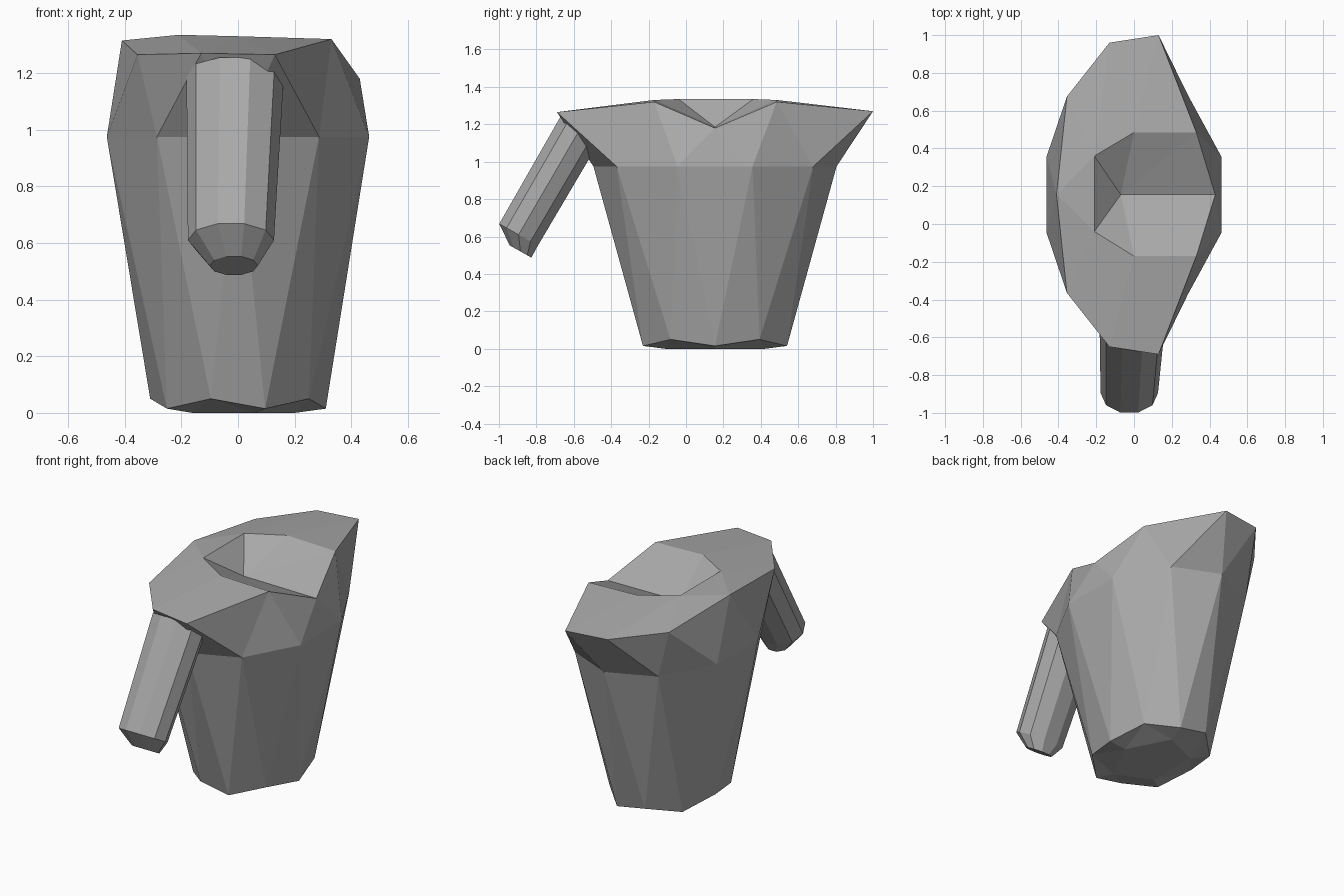
import bpy, bmesh, math
from mathutils import Vector

if "Cube" in bpy.data.objects:
    bpy.data.objects.remove(bpy.data.objects["Cube"])

grey = bpy.data.materials.new("stone_grey")
grey.diffuse_color = (0.4, 0.4, 0.4, 1)
grey.use_nodes = True
grey.node_tree.nodes["Principled BSDF"].inputs["Base Color"].default_value = grey.diffuse_color
CY = 0.155  # y of the pitcher's own axis


def finish(bm, name):
    bmesh.ops.recalc_face_normals(bm, faces=bm.faces)
    me = bpy.data.meshes.new(name)
    bm.to_mesh(me)
    bm.free()
    me.materials.append(grey)
    ob = bpy.data.objects.new(name, me)
    bpy.context.collection.objects.link(ob)
    return ob


def ring(bm, n, rx, ry, z, offset=0.0):
    """Ring of vertices, counted from the front (-y) towards +x."""
    out = []
    for i in range(n):
        a = math.radians(offset) + i * math.tau / n
        zi = z(i) if callable(z) else z
        out.append(bm.verts.new((rx * math.sin(a), CY - ry * math.cos(a), zi)))
    return out


# Body: faceted tapered cup with a flared rim
bm = bmesh.new()
base = ring(bm, 10, 0.31, 0.405, lambda i: 0.015 if i % 2 == 0 else 0.05, 18)
foot = ring(bm, 5, 0.2, 0.28, 0.0, 18)
waist = ring(bm, 10, 0.487, 0.65, 0.975)
rim = [bm.verts.new(p) for p in (
    (0.13, -0.69, 1.265), (0.33, -0.17, 1.32), (0.43, CY, 1.18),
    (0.33, 0.485, 1.32), (0.13, 1.0, 1.27), (-0.13, 0.96, 1.27),
    (-0.355, 0.675, 1.265), (-0.41, CY, 1.315), (-0.355, -0.365, 1.265),
    (-0.13, -0.65, 1.27))]


def zigzag(bm, lower, upper, shift):
    n = len(lower)
    for i in range(n):
        j = (i + 1) % n
        k = (i + shift) % n
        bm.faces.new((lower[i], lower[j], upper[(k + shift) % n if shift else j]))
        bm.faces.new((lower[i], upper[k], upper[(k + 1) % n]))


for i in range(10):
    j = (i + 1) % 10
    # sides below the waist
    bm.faces.new((base[i], waist[j], waist[i]))
    bm.faces.new((base[i], base[j], waist[j]))
    # flared collar
    bm.faces.new((waist[i], waist[j], rim[i]))
    bm.faces.new((waist[j], rim[j], rim[i]))
# underside
for i in range(5):
    a, b = foot[i], foot[(i + 1) % 5]
    p, q, r = base[2 * i], base[2 * i + 1], base[(2 * i + 2) % 10]
    bm.faces.new((p, q, a))
    bm.faces.new((a, q, b))
    bm.faces.new((q, r, b))
bm.faces.new(foot)

# Flat top and shallow pouring hollow
h_front = bm.verts.new((0.0, -0.17, 1.33))
h_fl = bm.verts.new((-0.21, -0.04, 1.335))
h_bl = bm.verts.new((-0.21, 0.36, 1.335))
h_back = bm.verts.new((0.0, 0.485, 1.33))
low = bm.verts.new((-0.07, CY, 1.185))
R = rim
for f in (
        (R[1], h_front, R[0]), (h_front, R[9], R[0]), (h_front, h_fl, R[9]),
        (h_fl, R[8], R[9]), (h_fl, R[7], R[8]), (h_fl, h_bl, R[7]),
        (h_bl, R[6], R[7]), (h_bl, R[5], R[6]), (h_bl, h_back, R[5]),
        (h_back, R[4], R[5]), (h_back, R[3], R[4]),
        # hollow
        (h_fl, low, h_bl), (h_fl, h_front, low), (h_bl, low, h_back),
        (h_front, R[1], low), (R[1], R[2], low),
        (h_back, low, R[3]), (R[3], low, R[2])):
    bm.faces.new(f)
finish(bm, "pitcher_body")

# Handle: slanted tapered rod with a blunt end
bm = bmesh.new()
side = Vector((1, 0, 0))
up = Vector((0, -0.87, 0.49))
loops = []
for (x, y, z), rx, rt in (((-0.01, -0.555, 1.195), 0.172, 0.13),
                          ((-0.025, -0.895, 0.61), 0.152, 0.125),
                          ((-0.015, -0.885, 0.52), 0.085, 0.07)):
    c = Vector((x, y, z))
    loops.append([bm.verts.new(c + side * rx * math.sin(a) + up * rt * math.cos(a))
                  for a in (math.tau * (i + 0.5) / 10 for i in range(10))])
for lo, hi in zip(loops, loops[1:]):
    for i in range(10):
        j = (i + 1) % 10
        bm.faces.new((lo[i], lo[j], hi[j], hi[i]))
bm.faces.new(loops[0])
bm.faces.new(loops[-1])
finish(bm, "handle")
